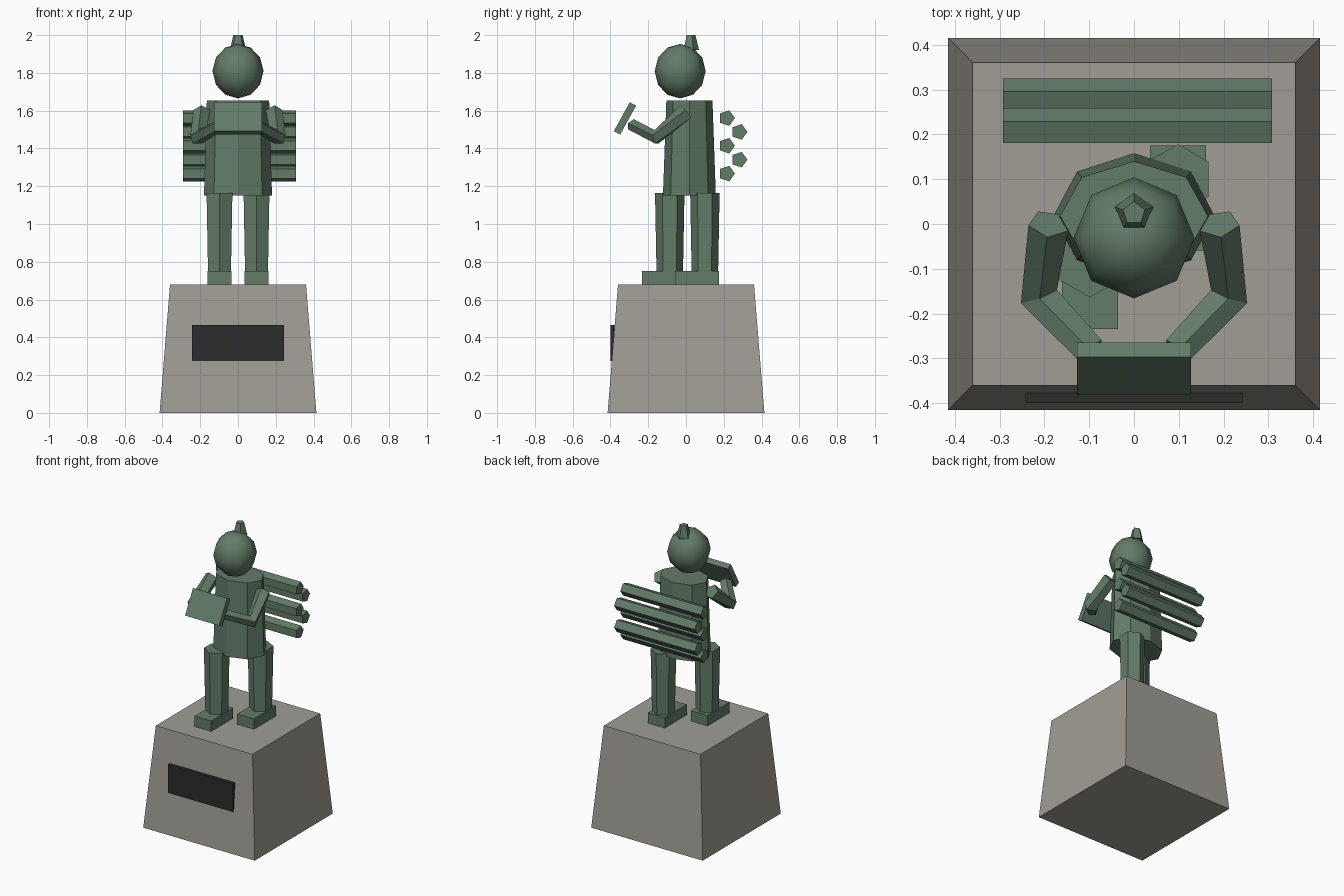
import bpy
import bmesh
from math import sin, cos, pi, radians, sqrt
from mathutils import Vector

if "Cube" in bpy.data.objects:
    bpy.data.objects.remove(bpy.data.objects["Cube"], do_unlink=True)


def material(name, rgb):
    m = bpy.data.materials.new(name)
    m.use_nodes = True
    m.diffuse_color = (*rgb, 1)
    m.node_tree.nodes["Principled BSDF"].inputs["Base Color"].default_value = (*rgb, 1)
    return m


stone = material("grey stone", (0.35, 0.34, 0.30))
bronze = material("green bronze", (0.125, 0.20, 0.14))
dark = material("dark plaque", (0.025, 0.025, 0.025))


def finish(name, bm, mat):
    bmesh.ops.recalc_face_normals(bm, faces=bm.faces)
    mesh = bpy.data.meshes.new(name)
    bm.to_mesh(mesh)
    bm.free()
    mesh.materials.append(mat)
    ob = bpy.data.objects.new(name, mesh)
    bpy.context.collection.objects.link(ob)
    return ob


def sweep(name, path, radii, sides, mat, up=(0, 1, 0), phase=0):
    """Capped, mitred tube along a path; a corner points to 'up'. Radii are (across, up)."""
    bm = bmesh.new()
    path = [Vector(p) for p in path]
    rings = []
    for i, p in enumerate(path):
        ahead = (path[min(i + 1, len(path) - 1)] - p).normalized()
        behind = (p - path[max(i - 1, 0)]).normalized()
        tangent = (ahead + behind).normalized()
        across = Vector(up).cross(tangent).normalized()
        lift = tangent.cross(across)
        rx, ry = radii[i]
        angles = [2 * pi * k / sides + phase for k in range(sides)]
        rings.append([bm.verts.new(p + across * rx * sin(a) + lift * ry * cos(a)) for a in angles])
    for a, b in zip(rings, rings[1:]):
        for k in range(sides):
            n = (k + 1) % sides
            bm.faces.new((a[k], a[n], b[n], b[k]))
    bm.faces.new(rings[0])
    bm.faces.new(rings[-1])
    return finish(name, bm, mat)


def box(name, centre, size, mat, tilt=0):
    bm = bmesh.new()
    bmesh.ops.create_cube(bm, size=1)
    bmesh.ops.scale(bm, vec=size, verts=bm.verts)
    ob = finish(name, bm, mat)
    ob.location = centre
    ob.rotation_euler.x = tilt
    return ob


# Plinth and plaque
base, top = 0.415 * sqrt(2), 0.36 * sqrt(2)
sweep("plinth", [(0, 0, 0), (0, 0, 0.68)], [(base, base), (top, top)], 4, stone, phase=pi / 4)
box("plaque", (0, -0.387, 0.37), (0.485, 0.026, 0.19), dark)

# Striding legs and feet
for side, x, leg_y, foot_y in (("left", 0.098, 0.1, 0.058), ("right", -0.098, -0.086, -0.117)):
    box(side + "_foot", (x, foot_y, 0.715), (0.125, 0.234, 0.07), bronze)
    sweep(side + "_leg", [(x, leg_y, 0.74), (x, leg_y, 1.165)],
          [(0.07, 0.07), (0.079, 0.078)], 6, bronze)

# Torso
sweep("torso", [(0, 0.018, 1.15), (0, 0.018, 1.655)],
      [(0.18, 0.14), (0.165, 0.122)], 8, bronze)

# Arms bent forward to the tablet
for side, s in (("left", 1), ("right", -1)):
    sweep(side + "_arm",
          [(s * 0.19, 0, 1.592), (s * 0.213, -0.16, 1.458), (s * 0.095, -0.285, 1.525)],
          [(0.047, 0.047), (0.045, 0.04), (0.036, 0.032)], 5, bronze, up=(0, 0, 1))
box("tablet", (0, -0.323, 1.559), (0.254, 0.038, 0.175), bronze, tilt=radians(-29))

# Head and topknot
bm = bmesh.new()
bmesh.ops.create_uvsphere(bm, u_segments=8, v_segments=6, radius=1)
bmesh.ops.scale(bm, vec=(0.135, 0.135, 0.144), verts=bm.verts)
for f in bm.faces:
    f.smooth = True
head = finish("head", bm, bronze)
head.location = (0, -0.031, 1.809)
sweep("topknot", [(0, 0.024, 1.92), (0, 0.024, 2)],
      [(0.045, 0.045), (0.026, 0.026)], 5, bronze)

# Staggered bundle of logs behind the back
for i in range(5):
    y = 0.282 if i % 2 else 0.216
    z = 1.561 - i * 0.0735
    sweep("log_%d" % (i + 1), [(-0.292, y, z), (0.308, y, z)],
          [(0.043, 0.043)] * 2, 5, bronze)
